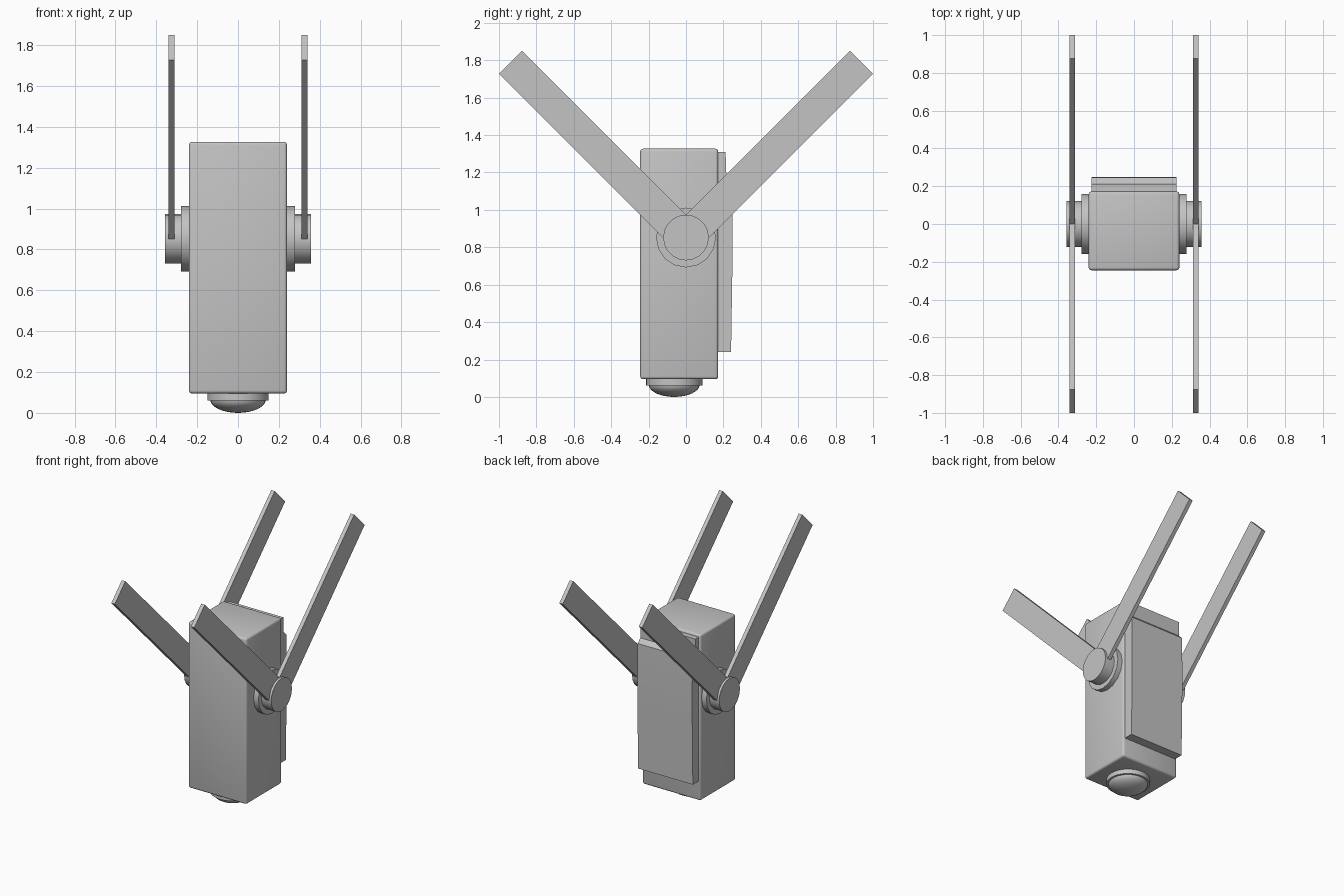
import bpy, bmesh, math
from mathutils import Matrix

if "Cube" in bpy.data.objects:
    bpy.data.objects.remove(bpy.data.objects["Cube"], do_unlink=True)

GREY = (0.55, 0.55, 0.55, 1)
mat = bpy.data.materials.new("plain grey")
mat.use_nodes = True
mat.diffuse_color = GREY
mat.node_tree.nodes["Principled BSDF"].inputs["Base Color"].default_value = GREY


def finish(name, bm, smooth=True):
    """Turn a bmesh into a named, shaded object."""
    bmesh.ops.recalc_face_normals(bm, faces=bm.faces)
    mesh = bpy.data.meshes.new(name)
    bm.to_mesh(mesh)
    bm.free()
    mesh.materials.append(mat)
    obj = bpy.data.objects.new(name, mesh)
    bpy.context.collection.objects.link(obj)
    if smooth:
        bpy.ops.object.select_all(action="DESELECT")
        obj.select_set(True)
        bpy.context.view_layer.objects.active = obj
        bpy.ops.object.shade_smooth_by_angle(angle=math.radians(35))
    return obj


def box(name, lo, hi, bevel):
    bm = bmesh.new()
    bmesh.ops.create_cube(bm, size=1)
    for v in bm.verts:
        v.co = [a + (b - a) * (c + 0.5) for a, b, c in zip(lo, hi, v.co)]
    bmesh.ops.bevel(bm, geom=bm.edges[:], offset=bevel, segments=3,
                    profile=0.5, affect="EDGES")
    return finish(name, bm)


def slab(name, outline, x0, x1, smooth=False):
    """Extrude a (y, z) outline sideways from x0 to x1."""
    bm = bmesh.new()
    face = bm.faces.new([bm.verts.new((x0, y, z)) for y, z in outline])
    new = bmesh.ops.extrude_face_region(bm, geom=[face])["geom"]
    bmesh.ops.translate(bm, vec=(x1 - x0, 0, 0),
                        verts=[v for v in new if isinstance(v, bmesh.types.BMVert)])
    return finish(name, bm, smooth)


def disc(name, radius, x0, x1, z, sides):
    """Cylinder lying along x."""
    bm = bmesh.new()
    place = Matrix.Translation(((x0 + x1) / 2, 0, z)) @ Matrix.Rotation(math.pi / 2, 4, "Y")
    bmesh.ops.create_cone(bm, cap_ends=True, segments=sides, radius1=radius,
                          radius2=radius, depth=abs(x1 - x0), matrix=place)
    return finish(name, bm)


def lathe(name, profile, y, sides=32):
    """Spin an (r, z) profile about a vertical axis at the given y."""
    bm = bmesh.new()
    verts = [bm.verts.new((r, y, z)) for r, z in profile]
    edges = [bm.edges.new(pair) for pair in zip(verts, verts[1:])]
    bmesh.ops.spin(bm, geom=verts + edges, cent=(0, y, 0), axis=(0, 0, 1),
                   angle=math.tau, steps=sides)
    bmesh.ops.remove_doubles(bm, verts=bm.verts, dist=0.0005)
    return finish(name, bm)


# Main housing
box("body", (-0.24, -0.245, 0.095), (0.24, 0.172, 1.327), 0.015)

# Stepped, gently bowed cover on the back
slab("back_cover", [(0.16, 0.24), (0.241, 0.24), (0.245, 0.5), (0.249, 0.75),
                    (0.249, 0.95), (0.245, 1.17), (0.214, 1.2), (0.212, 1.31),
                    (0.16, 1.31)], -0.225, 0.225, True)

# Rim and shallow dome under the body
lathe("bottom_rim", [(0, 0.11), (0.15, 0.11), (0.15, 0.06), (0, 0.06)], -0.063)
dome = [(0.136 * math.cos(a), 0.065 - 0.065 * math.sin(a))
        for a in [math.pi / 2 * i / 8 for i in range(9)]]
lathe("bottom_dome", dome, -0.063)

# Pivots and arms, mirrored on both sides
PIVOT_Z = 0.852
for side, s in (("left", 1), ("right", -1)):
    disc(side + "_collar", 0.16, s * 0.23, s * 0.279, PIVOT_Z, 16)
    disc(side + "_axle", 0.122, s * 0.27, s * 0.358, PIVOT_Z, 20)
    for end, d in (("front", -1), ("back", 1)):
        arm = [(0.123, 0.85), (0, 0.973), (0.877, 1.85), (1, 1.727)]
        slab(f"{side}_{end}_arm", [(d * y, z) for y, z in arm], s * 0.312, s * 0.341)
